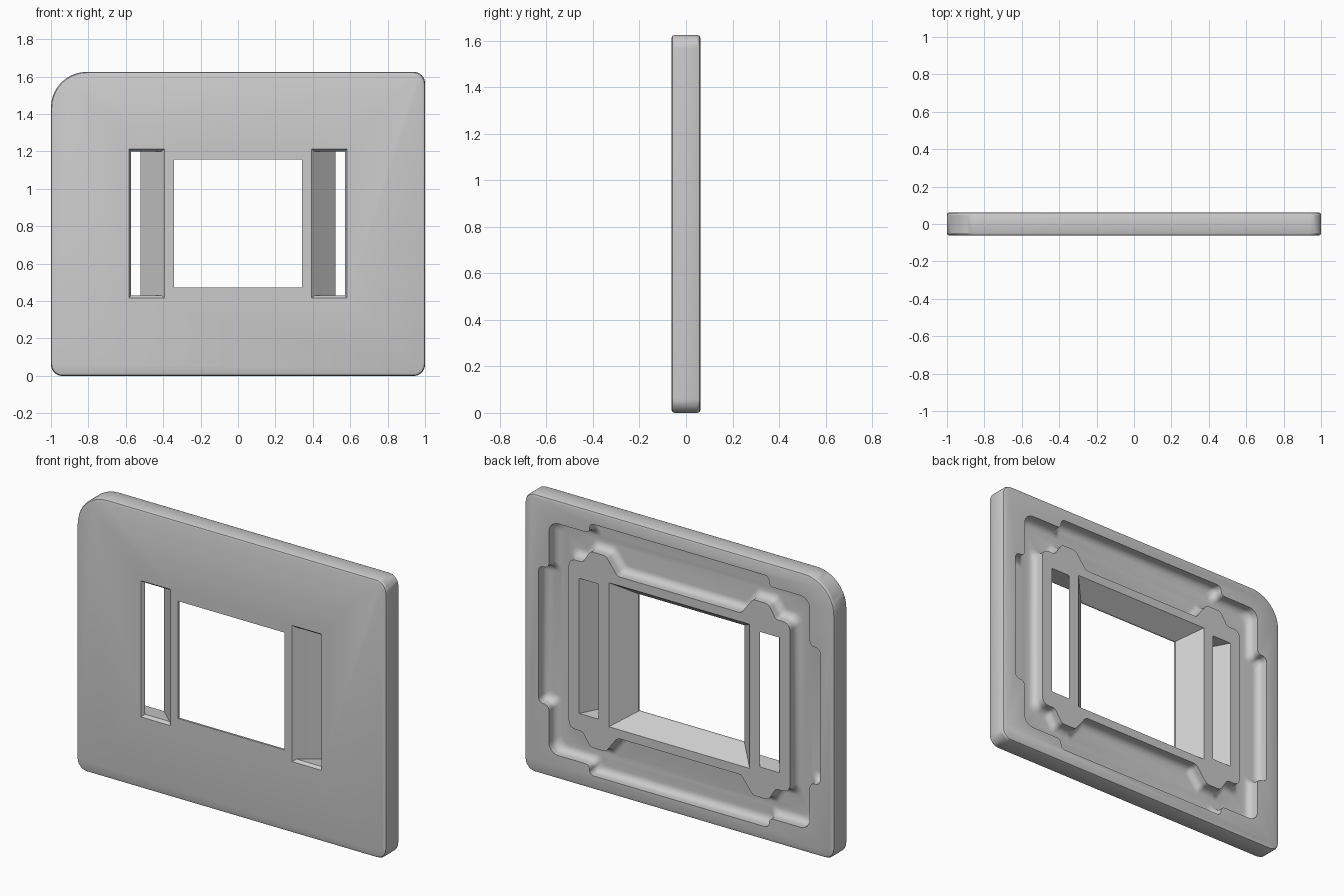
import bpy, bmesh, math
from mathutils import Vector

if "Cube" in bpy.data.objects:
    bpy.data.objects.remove(bpy.data.objects["Cube"])

HALF = 0.062          # half thickness of the plate
MID = 0.815           # height of the opening's centre line
FLOOR = -0.008        # depth reached by the channel in the back
FILLET = 0.04

grey = bpy.data.materials.new("plain_grey")
grey.use_nodes = True
colour = (0.6, 0.6, 0.6, 1)
grey.diffuse_color = colour
grey.node_tree.nodes["Principled BSDF"].inputs["Base Color"].default_value = colour


def outline(corners, inset=0.0, steps=6):
    """Counter-clockwise (x, z, radius) corners, moved inwards and rounded."""
    pts = [Vector(c[:2]) for c in corners]
    n = len(pts)
    moved = []
    for i, p in enumerate(pts):
        a = (p - pts[i - 1]).normalized()
        b = (pts[(i + 1) % n] - p).normalized()
        na, nb = Vector((-a.y, a.x)), Vector((-b.y, b.x))
        moved.append(p + (na + nb) * inset / (1 + na.dot(nb)))
    ring = []
    for i, p in enumerate(moved):
        to_prev, to_next = moved[i - 1] - p, moved[(i + 1) % n] - p
        a, b = to_prev.normalized(), to_next.normalized()
        half = a.angle(b) / 2
        tangent = corners[i][2] / math.tan(half)
        tangent = min(tangent, 0.47 * to_prev.length, 0.47 * to_next.length)
        centre = p + (a + b).normalized() * tangent / math.cos(half)
        start, end = p + a * tangent - centre, p + b * tangent - centre
        sweep = math.pi - 2 * half
        for k in range(steps + 1):
            t = k / steps
            ring.append(centre + (start * math.sin((1 - t) * sweep)
                                  + end * math.sin(t * sweep)) / math.sin(sweep))
    return ring


def four_way(quarter):
    """Mirror a quarter outline (offsets from the centre) into a full one."""
    right = [(x, -z, r) for x, z, r in reversed(quarter)] + quarter
    left = [(-x, z, r) for x, z, r in reversed(right)]
    return [(x, z + MID, r) for x, z, r in right + left]


def loft(name, layers):
    """Closed solid through (y, ring) layers."""
    bm = bmesh.new()
    rings = [[bm.verts.new((p[0], y, p[1])) for p in ring] for y, ring in layers]
    for low, high in zip(rings, rings[1:]):
        for i in range(len(low)):
            j = (i + 1) % len(low)
            bm.faces.new((low[i], low[j], high[j], high[i]))
    bm.faces.new(rings[0])
    bm.faces.new(rings[-1])
    bmesh.ops.recalc_face_normals(bm, faces=bm.faces)
    mesh = bpy.data.meshes.new(name)
    bm.to_mesh(mesh)
    bm.free()
    mesh.materials.append(grey)
    obj = bpy.data.objects.new(name, mesh)
    bpy.context.collection.objects.link(obj)
    return obj


def rect(x0, x1, z0, z1):
    return [(x0, z0), (x1, z0), (x1, z1), (x0, z1)]


def combine(target, tool, operation):
    mod = target.modifiers.new("cut", "BOOLEAN")
    mod.operation, mod.solver, mod.object = operation, "EXACT", tool
    bpy.ops.object.select_all(action="DESELECT")
    bpy.context.view_layer.objects.active = target
    target.select_set(True)
    bpy.ops.object.modifier_apply(modifier=mod.name)
    bpy.data.objects.remove(tool)


def fillet_layers(corners, sign):
    """Rounded foot of a wall, from the channel floor upwards."""
    layers = []
    for k in range(7):
        t = k / 6 * math.pi / 2
        layers.append((FLOOR + FILLET * (1 - math.cos(t)),
                       outline(corners, sign * FILLET * (1 - math.sin(t)))))
    return layers


# Plate with one large corner and softened edges
plate_shape = [(-1, 0, 0.06), (1, 0, 0.06), (1, 1.625, 0.06), (-1, 1.625, 0.19)]
edge = [(HALF, 0.013), (HALF - 0.004, 0.004), (HALF - 0.013, 0)]
sections = [(-y, i) for y, i in edge] + [(y, i) for y, i in reversed(edge)]
plate = loft("plate", [(y, outline(plate_shape, i, 10)) for y, i in sections])

# Stepped channel in the back
rim = four_way([(0.91, 0.4, 0.03), (0.843, 0.4, 0.03), (0.843, 0.677, 0.06),
                (0.58, 0.677, 0.03), (0.58, 0.735, 0.03)])
combine(plate, loft("channel_cutter",
                    fillet_layers(rim, 1) + [(HALF + 0.02, outline(rim))]), "DIFFERENCE")

# Raised frame around the openings, with four rounded bumps
frame = four_way([(0.715, 0.495, 0.045), (0.625, 0.495, 0.03), (0.575, 0.572, 0.035),
                  (0.475, 0.572, 0.035), (0.4, 0.473, 0.035)])
foot = [(FLOOR - 0.012, outline(frame, -FILLET))]
combine(plate, loft("frame_wall", foot + fillet_layers(frame, -1)
                    + [(HALF, outline(frame))]), "UNION")

# Tapered window
window = [(-0.08, 0.343, 0.343), (-0.05, 0.343, 0.343),
          (HALF, 0.455, 0.421), (0.08, 0.473, 0.434)]
combine(plate, loft("window_cutter", [(y, rect(-w, w, MID - h, MID + h))
                                      for y, w, h in window]), "DIFFERENCE")

# Slanted slots on both sides
slot = [(-0.08, 0.385, 0.593, 0.405), (-HALF, 0.393, 0.583, 0.398),
        (-0.045, 0.41, 0.571, 0.385), (HALF, 0.522, 0.648, 0.395),
        (0.08, 0.541, 0.66, 0.397)]
for side in (-1, 1):
    combine(plate, loft("slot_cutter", [(y, rect(side * a, side * b, MID - h, MID + h))
                                        for y, a, b, h in slot]), "DIFFERENCE")

# Smooth shading with crisp edges
bpy.ops.object.select_all(action="DESELECT")
plate.select_set(True)
bpy.context.view_layer.objects.active = plate
bpy.ops.object.shade_smooth_by_angle(angle=math.radians(30))
